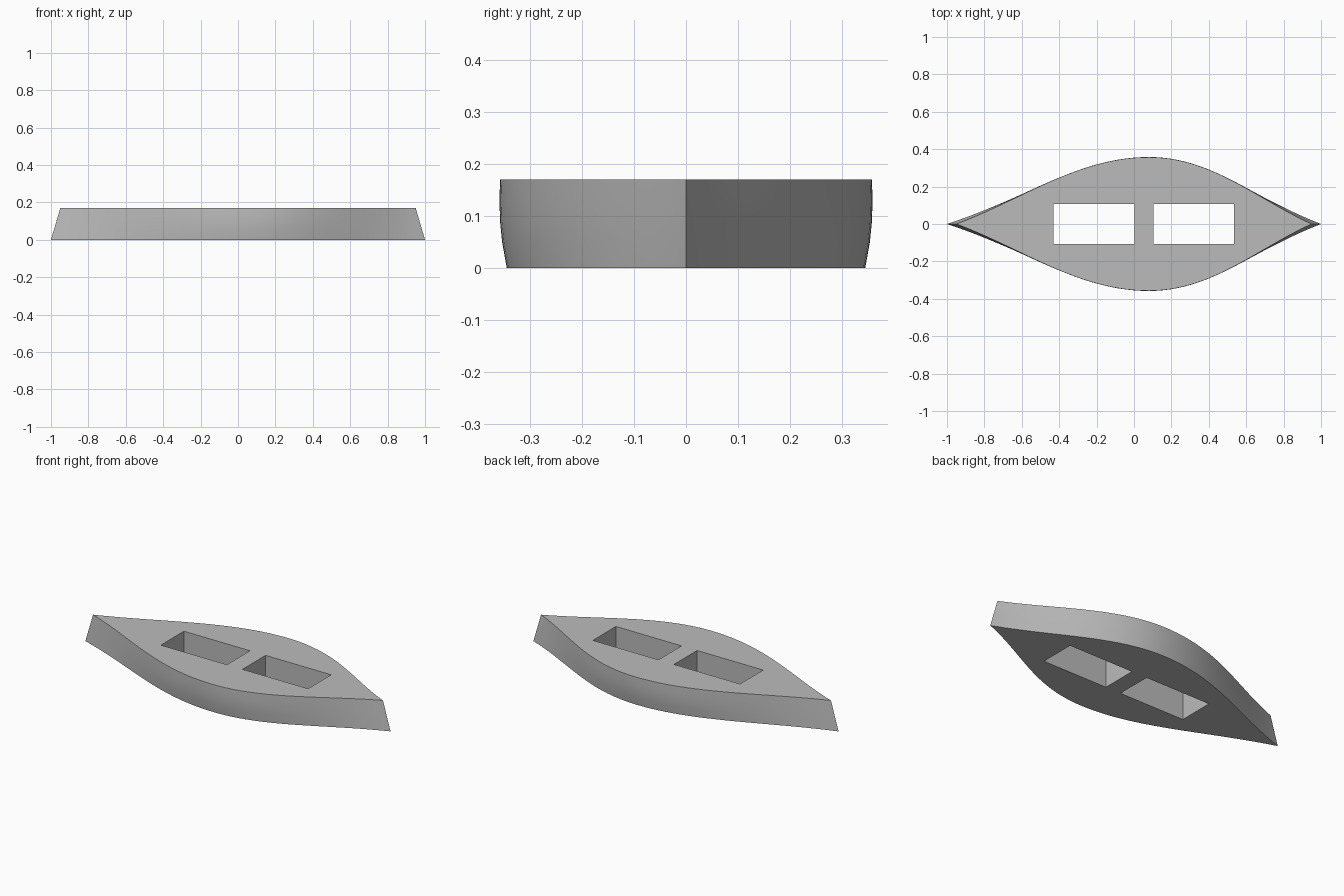
import bpy, bmesh, math
from mathutils import Vector
from mathutils.geometry import interpolate_bezier

cube = bpy.data.objects.get("Cube")
if cube:
    bpy.data.objects.remove(cube, do_unlink=True)

HEIGHT = 0.17
STEPS = 28

grey = bpy.data.materials.new("plain grey")
grey.use_nodes = True
grey.diffuse_color = (0.5, 0.5, 0.5, 1)
grey.node_tree.nodes["Principled BSDF"].inputs["Base Color"].default_value = (0.5, 0.5, 0.5, 1)


def outline(tip, width, z):
    """Closed hull outline: two S-curves meeting at the widest point, mirrored in y."""
    def curve(*pts):
        return interpolate_bezier(*[Vector((x, y, z)) for x, y in pts], STEPS)
    beam = (0.08, width)
    rear = curve((-tip, 0), (-0.6, 0.13), (-0.30, width), beam)
    fore = curve(beam, (0.42, width), (0.66, 0.13), (tip, 0))
    half = rear + fore[1:]
    return half + [Vector((p.x, -p.y, z)) for p in reversed(half[1:-1])]


def make_object(name, bm):
    bmesh.ops.recalc_face_normals(bm, faces=bm.faces)
    mesh = bpy.data.meshes.new(name)
    bm.to_mesh(mesh)
    bm.free()
    mesh.materials.append(grey)
    obj = bpy.data.objects.new(name, mesh)
    bpy.context.collection.objects.link(obj)
    return obj


# Hull: stacked outlines with raked ends and slightly rounded sides
bm = bmesh.new()
rings = []
for z, width in ((0, 0.344), (0.05, 0.353), (0.09, 0.357), (0.13, 0.358), (HEIGHT, 0.357)):
    tip = 1 - 0.05 * z / HEIGHT
    rings.append([bm.verts.new(p) for p in outline(tip, width, z)])
for low, high in zip(rings, rings[1:]):
    for i in range(len(low)):
        j = (i + 1) % len(low)
        bm.faces.new((low[i], low[j], high[j], high[i]))
bm.faces.new(rings[0])
bm.faces.new(rings[-1])
hull = make_object("hull", bm)

# Two rectangular wells cut right through the hull
for name, x0, x1 in (("rear_well", -0.43, 0.003), ("front_well", 0.105, 0.535)):
    bm = bmesh.new()
    bmesh.ops.create_cube(bm, size=1)
    bmesh.ops.scale(bm, verts=bm.verts, vec=(x1 - x0, 0.216, 1))
    bmesh.ops.translate(bm, verts=bm.verts, vec=((x0 + x1) / 2, 0, 0))
    cutter = make_object(name + "_cutter", bm)
    cutter.hide_render = True
    cut = hull.modifiers.new(name, "BOOLEAN")
    cut.operation = "DIFFERENCE"
    cut.solver = "EXACT"
    cut.object = cutter
    bpy.context.view_layer.objects.active = hull
    bpy.ops.object.modifier_apply(modifier=cut.name)
    bpy.data.objects.remove(cutter, do_unlink=True)

# Smooth sides, sharp rims and ends
bpy.ops.object.select_all(action="DESELECT")
hull.select_set(True)
bpy.context.view_layer.objects.active = hull
bpy.ops.object.shade_smooth_by_angle(angle=math.radians(30))
